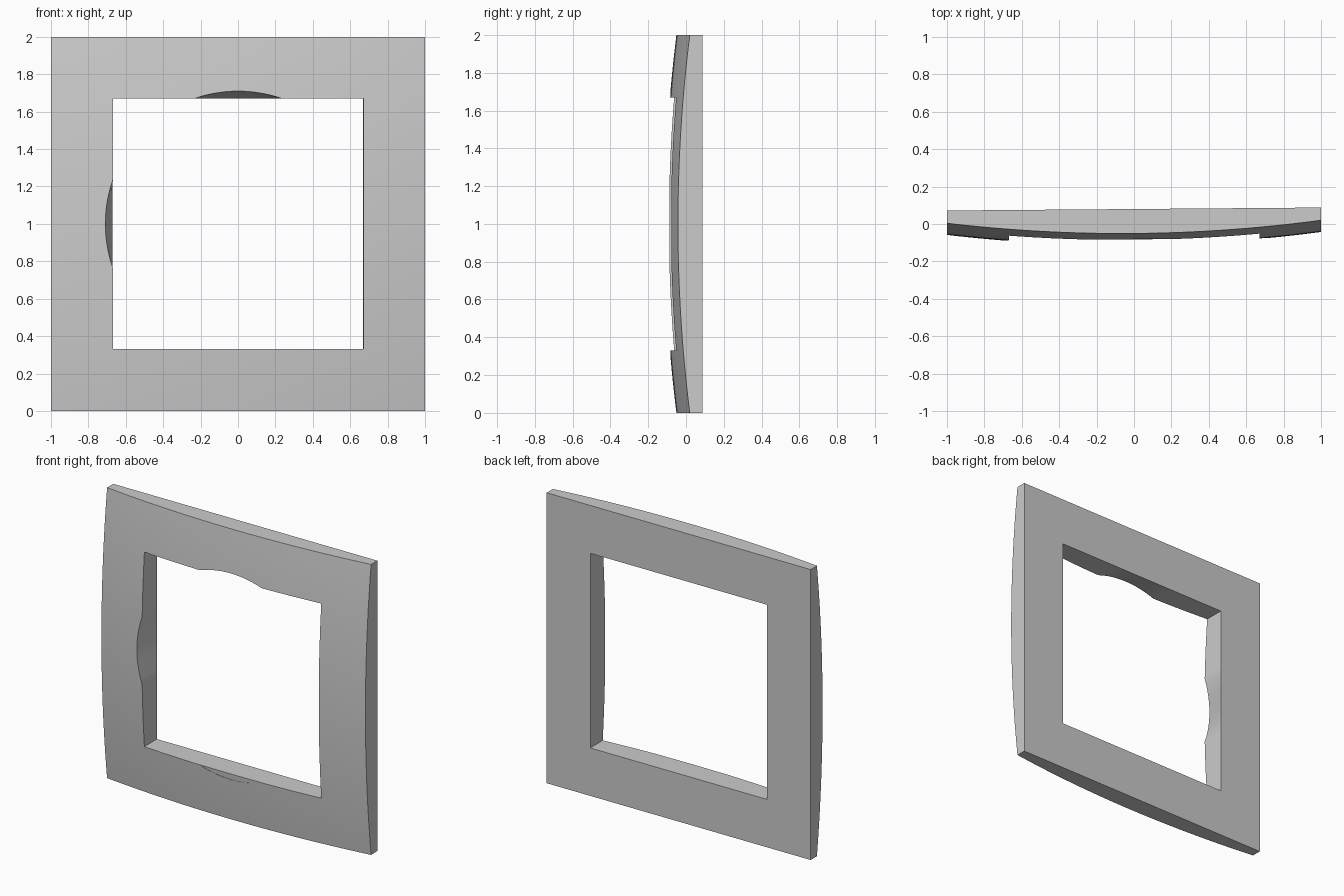
import bpy, bmesh, math
from mathutils import Matrix

if "Cube" in bpy.data.objects:
    bpy.data.objects.remove(bpy.data.objects["Cube"])

HOLE, ARC, BACK = 0.67, 0.71, 0.08   # half opening, round rim radius, back plane
N = 40                               # samples per side (kinks of the arc fall on t = +-0.35)


def dome(x, z):
    # gently domed front surface
    return -0.113 + 0.0625 * (x * x + z * z)


def turn(side, u, w):
    # sides in order: top, right, bottom, left
    return [(u, w), (w, -u), (-u, -w), (-w, u)][side]


def ring(bm, depth_fn):
    # one closed loop of vertices round the frame
    verts = []
    for side in range(4):
        for k in range(N):
            u, w, y = depth_fn(side, -1 + 2 * k / N)
            x, z = turn(side, u, w)
            verts.append(bm.verts.new((x, dome(x, z) if y is None else y, z + 1)))
    return verts


def rim(t):
    # opening edge widened by the round rim in the middle of each side
    u = HOLE * t
    return u, max(HOLE, math.sqrt(max(0, ARC * ARC - u * u))) if abs(t) < 0.349 else HOLE


def patch(side, t, straight):
    # top and left are scooped to the arc; right and bottom carry a flush inlay
    u, w = rim(t)
    if side in (1, 2):
        if straight:
            w = HOLE
        if abs(t) < 0.349:
            return u, w, dome(u, w) + 0.002
    return u, w, None


def front(f):
    # front loops from the rim (f = 0) to the outer border (f = 1)
    def fn(side, t):
        u, w = rim(t)
        return u + (t - u) * f, w + (1 - w) * f, None
    return fn


bm = bmesh.new()
profile = [lambda s, t: (HOLE * t, HOLE, BACK),
           lambda s, t: patch(s, t, True),
           lambda s, t: patch(s, t, False)]
profile += [front(i / 6) for i in range(7)]
profile += [lambda s, t: (t, 1, BACK)]
rings = [ring(bm, fn) for fn in profile]

# skin neighbouring loops, closing back to the first
for a, b in zip(rings, rings[1:] + rings[:1]):
    for i in range(len(a)):
        j = (i + 1) % len(a)
        bm.faces.new((a[i], a[j], b[j], b[i]))
bmesh.ops.remove_doubles(bm, verts=bm.verts, dist=1e-5)
bmesh.ops.recalc_face_normals(bm, faces=bm.faces)
# the frame sits very slightly turned
bm.transform(Matrix.Rotation(0.008, 4, 'Z'))

mesh = bpy.data.meshes.new("domed_frame")
bm.to_mesh(mesh)
bm.free()
frame = bpy.data.objects.new("domed_frame", mesh)
bpy.context.collection.objects.link(frame)
bpy.context.view_layer.objects.active = frame
frame.select_set(True)
bpy.ops.object.shade_smooth_by_angle(angle=math.radians(30))
